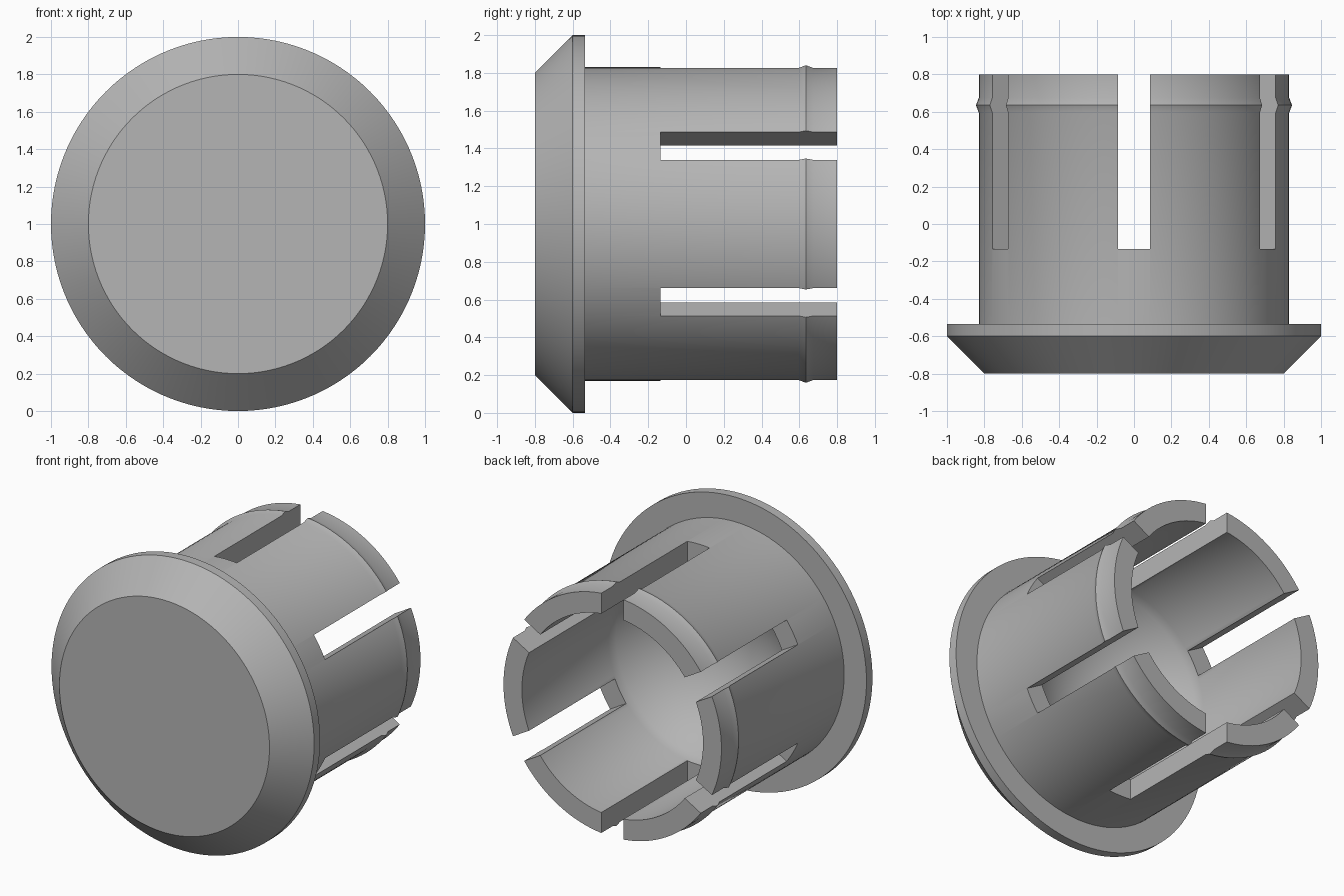
import bpy
import bmesh
from math import radians, pi, sin, cos, asin
from mathutils import Matrix, Vector

cube = bpy.data.objects.get("Cube")
if cube:
    bpy.data.objects.remove(cube, do_unlink=True)

grey = bpy.data.materials.new("plain grey")
grey.use_nodes = True
colour = (0.46, 0.46, 0.46, 1)
grey.diffuse_color = colour
grey.node_tree.nodes["Principled BSDF"].inputs["Base Color"].default_value = colour

SEGMENTS = 120
INNER = 0.69
OUTER = 0.83
SLOT_END = -0.135
SLOT_WIDTH = 0.17
BACK = 0.8


def make_object(name, bm):
    mesh = bpy.data.meshes.new(name)
    bm.to_mesh(mesh)
    bm.free()
    mesh.materials.append(grey)
    obj = bpy.data.objects.new(name, mesh)
    bpy.context.collection.objects.link(obj)
    return obj


# Outside profile as (radius, y): front disc, bevelled flange, sleeve, snap ridge
profile = [(0, -BACK), (0.8, -BACK), (1, -0.6), (1, -0.535), (OUTER, -0.535),
           (OUTER, 0.595), (0.845, 0.635), (OUTER, 0.675), (OUTER, BACK), (INNER, BACK)]

# Inside profile: straight bore closed by a spherical bowl
bowl_radius = 0.75
rim = asin(INNER / bowl_radius)
centre = SLOT_END - 0.005 + bowl_radius * cos(rim)
STEPS = 16
for i in range(STEPS + 1):
    a = rim * (1 - i / STEPS)
    profile.append((bowl_radius * sin(a), centre - bowl_radius * cos(a)))

# Lathe the profile about the y axis
bm = bmesh.new()
verts = [bm.verts.new((r, y, 1)) for r, y in profile]
edges = [bm.edges.new(pair) for pair in zip(verts, verts[1:])]
bmesh.ops.spin(bm, geom=verts + edges, cent=(0, 0, 1), axis=(0, 1, 0),
               angle=2 * pi, steps=SEGMENTS, use_merge=True)
bmesh.ops.remove_doubles(bm, verts=bm.verts, dist=0.0001)
bmesh.ops.recalc_face_normals(bm, faces=bm.faces)
plug = make_object("slotted_plug", bm)

# Three bars through the axis cut the six slots
bpy.context.view_layer.objects.active = plug
plug.select_set(True)
length = 1 - SLOT_END
for i in range(3):
    bm = bmesh.new()
    bmesh.ops.create_cube(bm, size=1)
    bmesh.ops.scale(bm, vec=(SLOT_WIDTH, length, 2.2), verts=bm.verts)
    bmesh.ops.translate(bm, vec=(0, SLOT_END + length / 2, 0), verts=bm.verts)
    bmesh.ops.rotate(bm, matrix=Matrix.Rotation(radians(60 * i), 3, "Y"), verts=bm.verts)
    bmesh.ops.translate(bm, vec=Vector((0, 0, 1)), verts=bm.verts)
    cutter = make_object("slot_cutter", bm)
    cutter.hide_render = True
    cut = plug.modifiers.new("slot", "BOOLEAN")
    cut.operation = "DIFFERENCE"
    cut.solver = "EXACT"
    cut.object = cutter
    bpy.ops.object.modifier_apply(modifier=cut.name)
    bpy.data.objects.remove(cutter, do_unlink=True)

bpy.ops.object.shade_smooth_by_angle(angle=radians(30))
